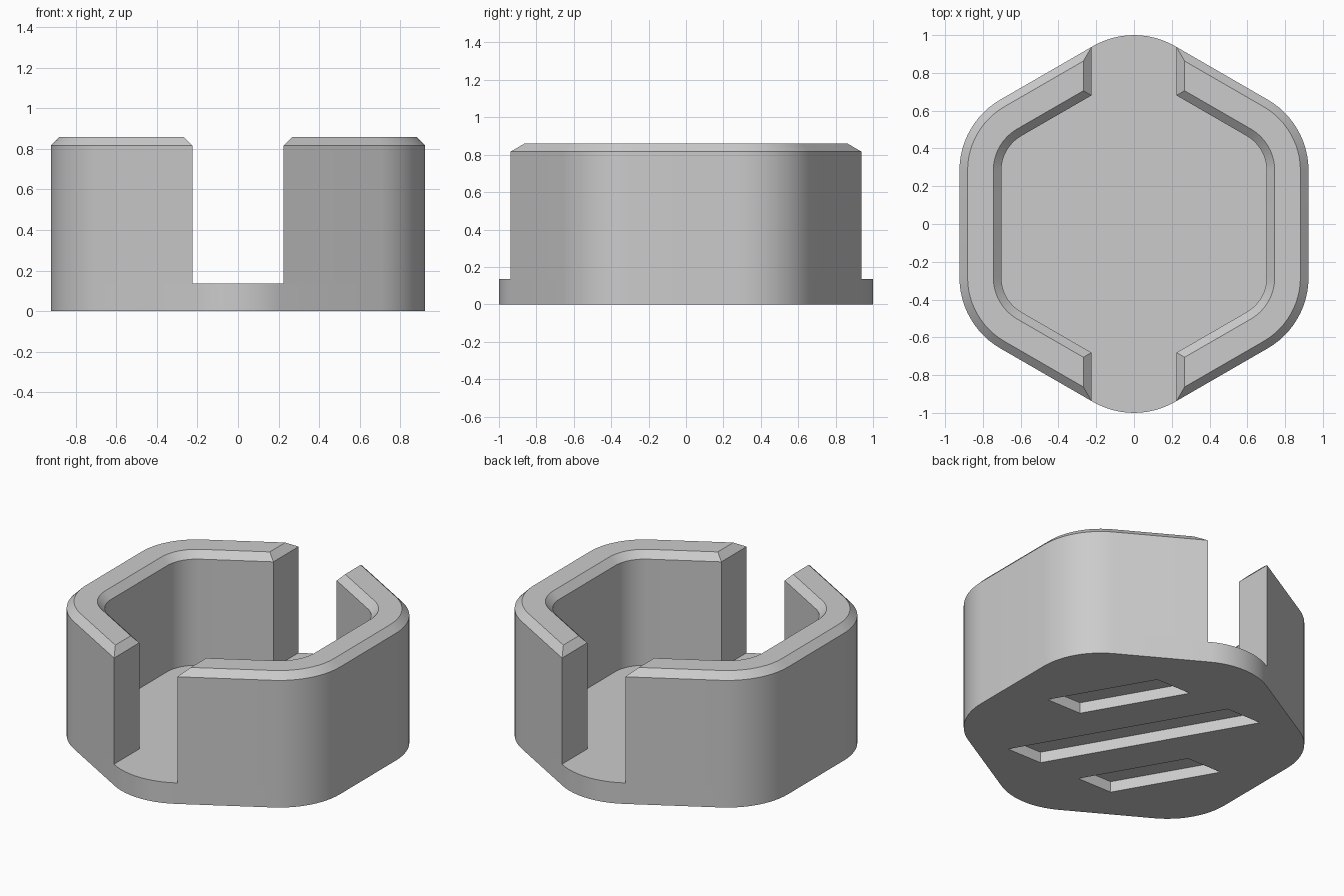
import bpy, bmesh
from math import cos, sin, radians, sqrt
from mathutils import Vector

APOTHEM, RADIUS = 0.924, 0.433      # outer rounded hexagon
WALL, CHAMFER = 0.222, 0.043
BASE_H, TOP_H, GAP = 0.135, 0.86, 0.225
SLOT_DEPTH = 0.07
STEPS = 12

if "Cube" in bpy.data.objects:
    bpy.data.objects.remove(bpy.data.objects["Cube"])

grey = bpy.data.materials.new("light_grey")
grey.use_nodes = True
colour = (0.6, 0.6, 0.6, 1)
grey.diffuse_color = colour
grey.node_tree.nodes["Principled BSDF"].inputs["Base Color"].default_value = colour


def corners(inset, angles):
    """Arc points round the given corners of the inset hexagon."""
    pts, reach = [], (APOTHEM - RADIUS) / cos(radians(30))
    for a in angles:
        for i in range(STEPS + 1):
            t = radians(a - 30 + 60 * i / STEPS)
            r = RADIUS - inset
            pts.append((reach * cos(radians(a)) + r * cos(t),
                        reach * sin(radians(a)) + r * sin(t)))
    return pts


def wall_outline(inset):
    """Half-ring outline on the +x side, cut off flat at the gap."""
    x = GAP + inset

    def side(depth):
        y = (APOTHEM - depth - x / 2) / (sqrt(3) / 2)
        return [(x, -y)] + corners(depth, (-30, 30)) + [(x, y)]
    return side(inset) + side(WALL - inset)[::-1]


def loft(name, layers):
    """Solid through matching outlines, given as (points, z)."""
    bm = bmesh.new()
    rings = [[bm.verts.new((x, y, z)) for x, y in pts] for pts, z in layers]
    n = len(rings[0])
    for low, high in zip(rings, rings[1:]):
        for i in range(n):
            j = (i + 1) % n
            bm.faces.new((low[i], low[j], high[j], high[i]))
    bm.faces.new(rings[0][::-1])
    bm.faces.new(rings[-1])
    bmesh.ops.remove_doubles(bm, verts=bm.verts, dist=1e-5)
    bmesh.ops.recalc_face_normals(bm, faces=bm.faces)
    mesh = bpy.data.meshes.new(name)
    bm.to_mesh(mesh)
    bm.free()
    mesh.materials.append(grey)
    obj = bpy.data.objects.new(name, mesh)
    bpy.context.collection.objects.link(obj)
    return obj


def select(obj):
    bpy.ops.object.select_all(action='DESELECT')
    obj.select_set(True)
    bpy.context.view_layer.objects.active = obj


def combine(obj, other, operation):
    select(obj)
    mod = obj.modifiers.new("combine", 'BOOLEAN')
    mod.operation, mod.object, mod.solver = operation, other, 'EXACT'
    bpy.ops.object.modifier_apply(modifier=mod.name)
    bpy.data.objects.remove(other)


# Base plate
outline = corners(0, range(0 + 30, 390, 60))
base = loft("base_plate", [(outline, 0), (outline, BASE_H)])

# Slanted slots in the underside: centre offset along x, start and end along the slant
slant = Vector((-0.5, sqrt(3) / 2))
half = Vector((0.123, 0))
for offset, start, end in ((0, -0.68, 0.68), (0.534, 0, 0.68), (-0.534, -0.68, 0)):
    mid = Vector((offset, 0))
    a, b = mid + slant * start, mid + slant * end
    shape = [tuple(p) for p in (a - half, a + half, b + half, b - half)]
    combine(base, loft("slot_cutter", [(shape, -0.1), (shape, SLOT_DEPTH)]), 'DIFFERENCE')

# Two chamfered walls facing each other across the gap
lower, upper = wall_outline(0), wall_outline(CHAMFER)
for name, s in (("left_wall", 1), ("right_wall", -1)):
    layers = [([(s * x, y) for x, y in pts], z) for pts, z in
              ((lower, BASE_H), (lower, TOP_H - CHAMFER), (upper, TOP_H))]
    wall = loft(name, layers)
    select(wall)
    bpy.ops.object.shade_smooth_by_angle(angle=radians(30))

select(base)
bpy.ops.object.shade_smooth_by_angle(angle=radians(30))
